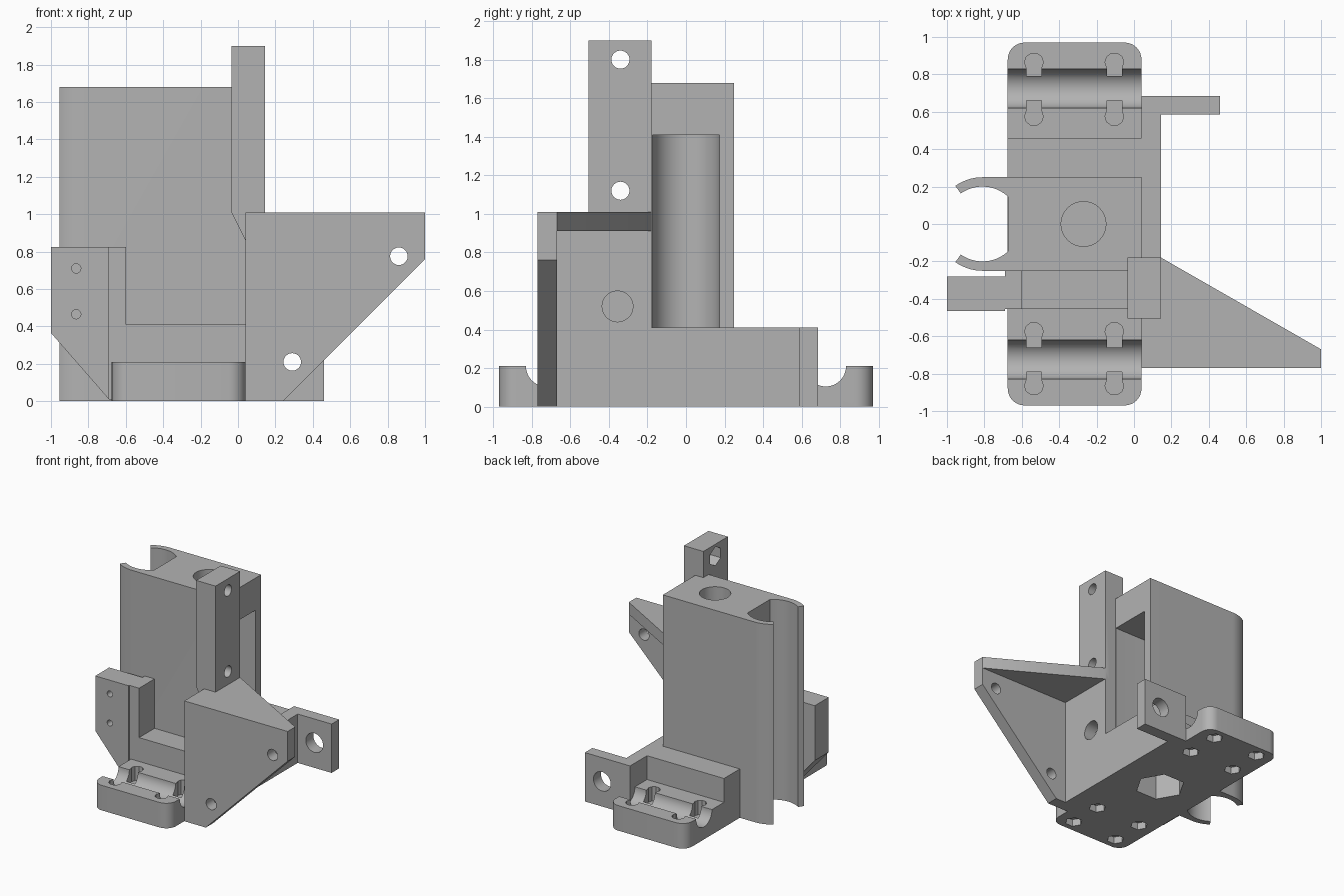
import bpy, bmesh
from math import radians, cos, sin

cube = bpy.data.objects.get("Cube")
if cube:
    bpy.data.objects.remove(cube, do_unlink=True)

grey = bpy.data.materials.new("plain_grey")
grey.use_nodes = True
grey.diffuse_color = (0.45, 0.45, 0.45, 1)
grey.node_tree.nodes["Principled BSDF"].inputs["Base Color"].default_value = (0.45, 0.45, 0.45, 1)


def arc(cx, cy, r, start, end, steps=12):
    angles = [radians(start + (end - start) * i / steps) for i in range(steps + 1)]
    return [(cx + r * cos(a), cy + r * sin(a)) for a in angles]


def circle(cx, cy, r, sides=32, turn=0):
    return arc(cx, cy, r, turn, turn + 360, sides)[:-1]


def rect(u0, u1, v0, v1):
    return [(u0, v0), (u1, v0), (u1, v1), (u0, v1)]


# Extrude a flat profile along one axis
def prism(name, profile, axis, lo, hi):
    place = {"x": lambda u, v, w: (w, u, v),
             "y": lambda u, v, w: (u, w, v),
             "z": lambda u, v, w: (u, v, w)}[axis]
    bm = bmesh.new()
    ends = [[bm.verts.new(place(u, v, w)) for u, v in profile] for w in (lo, hi)]
    n = len(profile)
    for ring in ends:
        bm.faces.new(ring)
    for i in range(n):
        j = (i + 1) % n
        bm.faces.new((ends[0][i], ends[0][j], ends[1][j], ends[1][i]))
    bmesh.ops.recalc_face_normals(bm, faces=bm.faces)
    mesh = bpy.data.meshes.new(name)
    bm.to_mesh(mesh)
    bm.free()
    mesh.materials.append(grey)
    obj = bpy.data.objects.new(name, mesh)
    bpy.context.collection.objects.link(obj)
    return obj


def combine(target, operation, profile, axis, lo, hi):
    tool = prism("tool", profile, axis, lo, hi)
    mod = target.modifiers.new("join", "BOOLEAN")
    mod.operation = operation
    mod.solver = "EXACT"
    mod.object = tool
    bpy.context.view_layer.objects.active = target
    bpy.ops.object.modifier_apply(modifier=mod.name)
    bpy.data.objects.remove(tool, do_unlink=True)


def add(target, *shape):
    combine(target, "UNION", *shape)


def cut(target, *shape):
    combine(target, "DIFFERENCE", *shape)


# Base plate with rounded corners and a rod groove at each end
left, right, end, r = -0.675, 0.04, 0.97, 0.09
outline = (arc(right - r, end - r, r, 0, 90, 8) + arc(left + r, end - r, r, 90, 180, 8)
           + arc(left + r, r - end, r, 180, 270, 8) + arc(right - r, r - end, r, 270, 360, 8))
body = prism("carriage_body", outline, "z", 0, 0.21)
for side in (-1, 1):
    cut(body, circle(side * 0.725, 0.21, 0.105, 48), "x", -0.8, 0.2)

# Middle block
add(body, rect(left, right, -0.455, 0.46), "z", 0, 0.41)

# Tower with open rod clip on its right side
half = ([(right, 0.25)] + arc(-0.81, 0, 0.25, 90, 125.4)
        + arc(-0.81, 0, 0.2, 125.4, 47.5, 20))
tower = half + [(x, -y) for x, y in reversed(half)]
add(body, tower, "z", 0, 1.68)

# Screw pocket, open to the left, with top bore and nut trap below
pocket = [(0.2, -0.175)] + [(0.2, 0.175)] + arc(-0.27, 0, 0.175, 90, 270, 24)
cut(body, pocket, "z", 0.41, 1.41)
cut(body, circle(-0.27, 0, 0.12), "z", 0.27, 1.8)
cut(body, circle(-0.27, 0, 0.197, 6), "z", -0.1, 0.25)

# Clamp screw holes, tie slots and nut traps
for x in (-0.535, -0.105):
    for side in (-1, 1):
        for y, inner in ((0.865, 0.79), (0.575, 0.66)):
            lo, hi = sorted((side * y, side * inner))
            cut(body, circle(x, side * y, 0.05, 10), "z", 0.09, 0.3)
            cut(body, rect(x - 0.04, x + 0.04, lo, hi), "z", 0.09, 0.3)
            cut(body, circle(x, side * y, 0.068, 6), "z", -0.1, 0.06)
# Reopen the block above the inner screws is not needed: they lie outside it

# Side bracket: stepped wall, front brace, top brace, post and rear lug
wall = [(-0.77, 0), (0.685, 0), (0.685, 0.41), (-0.18, 0.41), (-0.18, 1.01), (-0.77, 1.01)]
bracket = prism("side_bracket", wall, "x", 0.04, 0.145)
add(bracket, [(0.04, 0), (0.24, 0), (1, 0.76), (1, 1.01), (0.04, 1.01)], "y", -0.77, -0.67)
add(bracket, [(0.1, -0.18), (0.145, -0.18), (1, -0.67), (1, -0.77), (0.1, -0.77)],
    "z", 0.91, 1.01)
add(bracket, [(0.145, 1.9), (-0.035, 1.9), (-0.035, 1.01), (0.04, 0.86), (0.145, 0.86)],
    "y", -0.505, -0.18)
add(bracket, rect(0.04, 0.46, 0, 0.41), "y", 0.585, 0.685)

# Bracket holes
for x, z in ((0.86, 0.775), (0.29, 0.21)):
    cut(bracket, circle(x, z, 0.047, 24), "y", -0.9, -0.6)
cut(bracket, circle(0.3, 0.21, 0.08), "y", 0.5, 0.8)
cut(bracket, circle(-0.355, 0.52, 0.08), "x", -0.1, 0.3)
for z in (1.8, 1.12):
    cut(bracket, circle(-0.34, z, 0.047, 24), "x", -0.1, 0.3)
    cut(bracket, circle(-0.34, z, 0.08, 6, 90), "x", -0.1, 0.06)

# Switch arm with its column and two small holes
arm = prism("switch_arm", [(-1, 0.825), (-1, 0.365), (-0.69, 0.01), (-0.69, 0.825)],
            "y", -0.465, -0.28)
add(arm, rect(-0.69, -0.6, 0.01, 0.825), "y", -0.455, -0.25)
for z in (0.71, 0.465):
    cut(arm, circle(-0.865, z, 0.025, 16), "y", -0.6, -0.1)

# Smooth round faces, keep edges sharp
bpy.ops.object.select_all(action="DESELECT")
for obj in (body, bracket, arm):
    obj.select_set(True)
bpy.context.view_layer.objects.active = body
bpy.ops.object.shade_smooth_by_angle(angle=radians(30))
